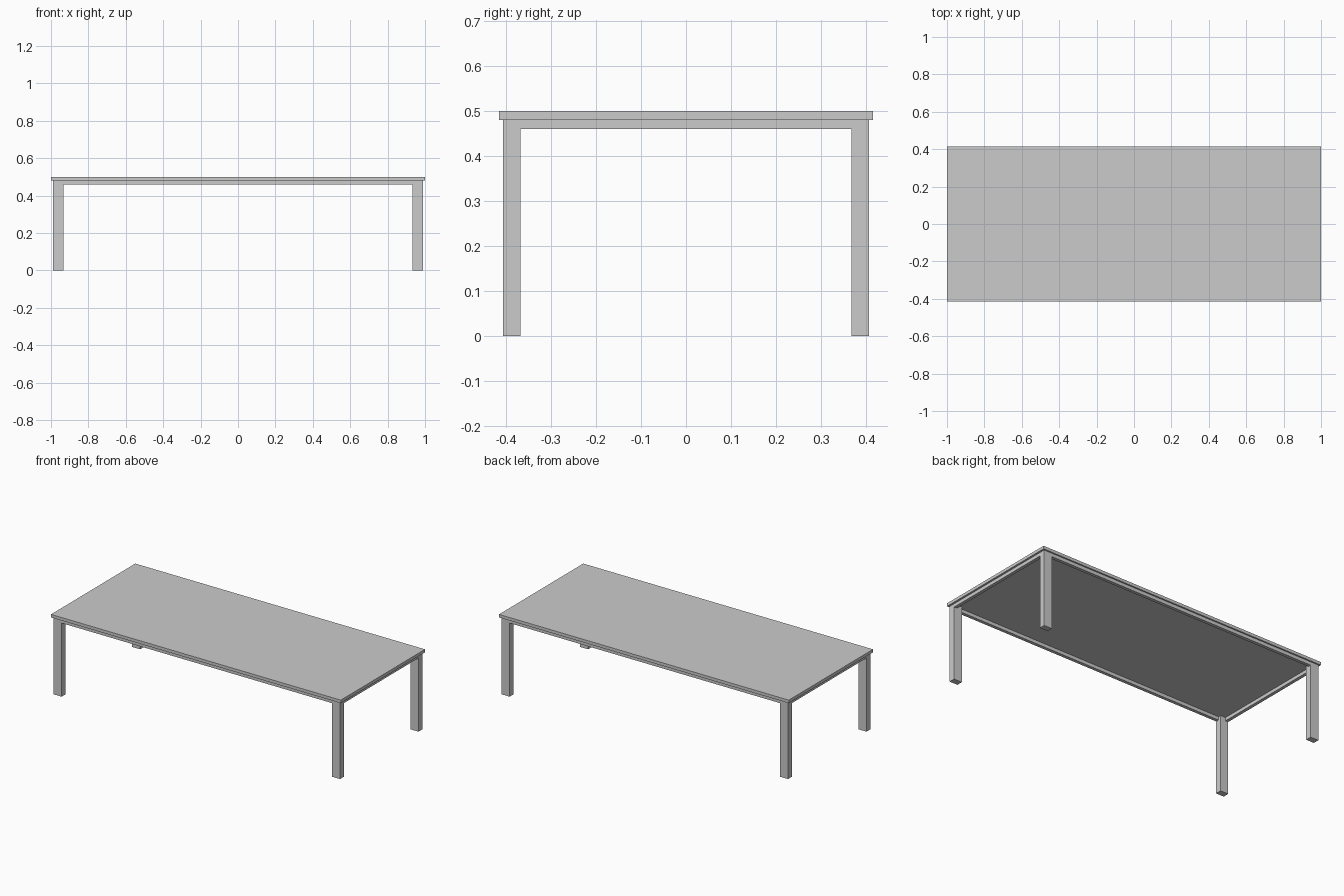
import bpy

if "Cube" in bpy.data.objects:
    bpy.data.objects.remove(bpy.data.objects["Cube"])

HX, HY = 1.0, 0.415              # tabletop half sizes
LX, LY = 0.988, 0.406            # outer faces of the legs
LEG_W, LEG_D = 0.055, 0.038      # leg section
Z_RAIL, Z_TOP, Z_END = 0.459, 0.48, 0.499
RAIL = 0.02                      # rail thickness


def box(name, x0, x1, y0, y1, z0, z1):
    bpy.ops.mesh.primitive_cube_add(
        size=1, location=((x0 + x1) / 2, (y0 + y1) / 2, (z0 + z1) / 2))
    ob = bpy.context.object
    ob.name = name
    ob.scale = (abs(x1 - x0), abs(y1 - y0), z1 - z0)
    bpy.ops.object.transform_apply(location=False, rotation=False, scale=True)
    return ob


# Tabletop slab
box("tabletop", -HX, HX, -HY, HY, Z_TOP, Z_END)

# Four corner legs
for sx, side in ((-1, "left"), (1, "right")):
    for sy, end in ((-1, "front"), (1, "back")):
        box(f"{end}_{side}_leg", sx * (LX - LEG_W), sx * LX,
            sy * (LY - LEG_D), sy * LY, 0, Z_TOP)

# Long rails between the legs
for s, name in ((-1, "front_rail"), (1, "back_rail")):
    box(name, -(LX - LEG_W), LX - LEG_W, s * (LY - RAIL), s * LY, Z_RAIL, Z_TOP)

# Short end rails
for s, name in ((-1, "left_rail"), (1, "right_rail")):
    box(name, s * (LX - RAIL), s * LX, -(LY - LEG_D), LY - LEG_D, Z_RAIL, Z_TOP)
